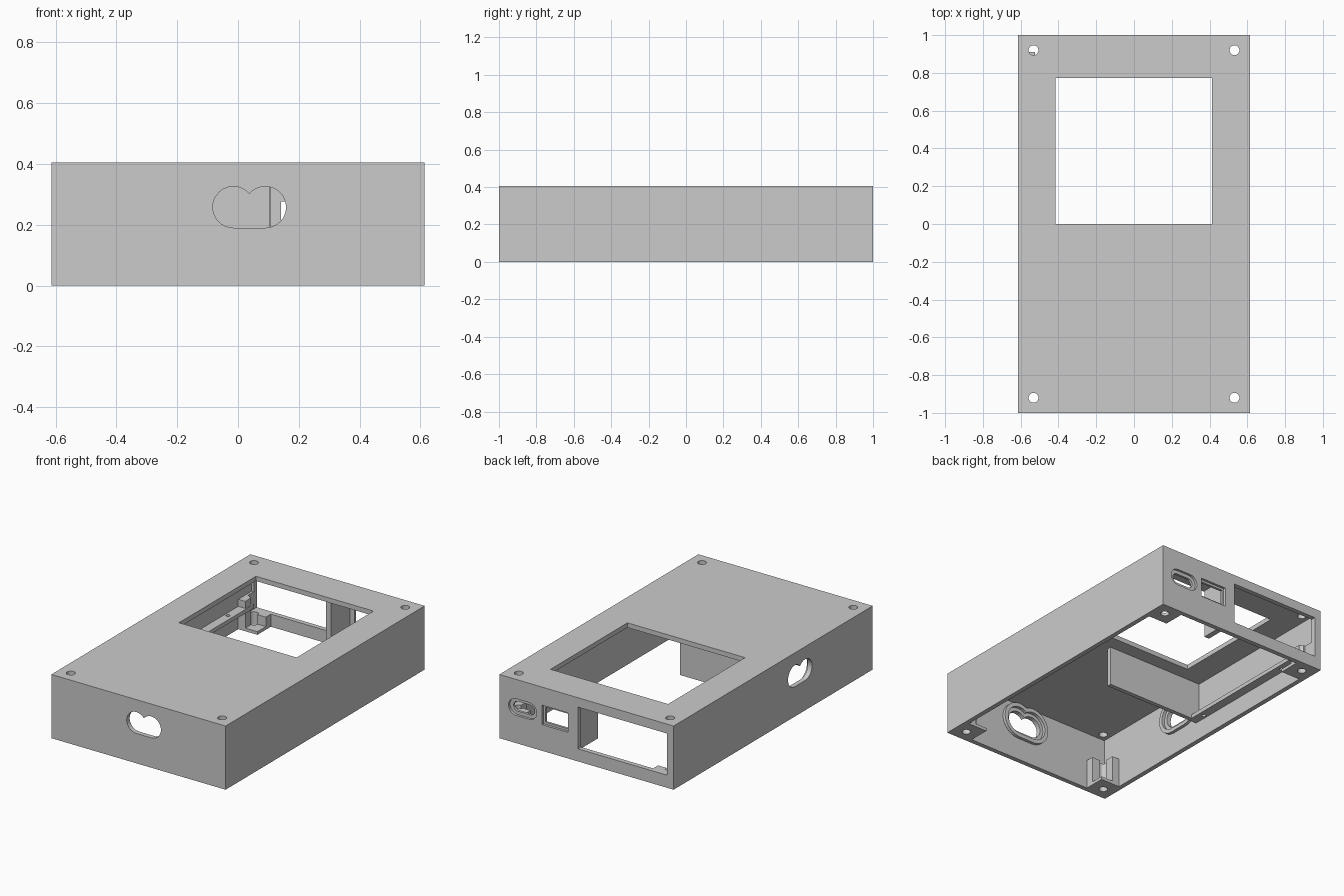
import bpy, bmesh, math
from mathutils import Matrix, Vector

if "Cube" in bpy.data.objects:
    bpy.data.objects.remove(bpy.data.objects["Cube"])

W, L, H, T = 0.613, 1.0, 0.405, 0.03   # half width, half length, height, wall


def prism(name, pts, depth, mat=Matrix()):
    """Extrude a 2D outline by depth along local z, then place it."""
    bm = bmesh.new()
    face = bm.faces.new([bm.verts.new((x, y, 0)) for x, y in pts])
    ext = bmesh.ops.extrude_face_region(bm, geom=[face])
    bmesh.ops.translate(bm, vec=(0, 0, depth),
                        verts=[v for v in ext['geom'] if isinstance(v, bmesh.types.BMVert)])
    bmesh.ops.transform(bm, matrix=mat, verts=bm.verts)
    bmesh.ops.recalc_face_normals(bm, faces=bm.faces)
    me = bpy.data.meshes.new(name)
    bm.to_mesh(me)
    bm.free()
    ob = bpy.data.objects.new(name, me)
    bpy.context.collection.objects.link(ob)
    return ob


def box(name, x0, x1, y0, y1, z0, z1):
    return prism(name, [(x0, y0), (x1, y0), (x1, y1), (x0, y1)], z1 - z0,
                 Matrix.Translation((0, 0, z0)))


def boolean(target, tool, op='DIFFERENCE'):
    mod = target.modifiers.new("bool", 'BOOLEAN')
    mod.operation, mod.solver, mod.object = op, 'EXACT', tool
    bpy.context.view_layer.objects.active = target
    bpy.ops.object.modifier_apply(modifier=mod.name)
    bpy.data.objects.remove(tool)


def arc(cx, cy, r, a0, a1, n=20):
    return [(cx + r * math.cos(math.radians(a0 + (a1 - a0) * i / n)),
             cy + r * math.sin(math.radians(a0 + (a1 - a0) * i / n))) for i in range(n + 1)]


def hole(x, y, r, z0, z1):
    return prism("hole_cutter", arc(x, y, r, 0, 360, 24)[:-1], z1 - z0,
                 Matrix.Translation((0, 0, z0)))


def pill(x0, x1, z0, z1):
    r, c = (z1 - z0) / 2, (z0 + z1) / 2
    return arc(x1 - r, c, r, -90, 90) + arc(x0 + r, c, r, 90, 270)


def two_lobe(r):
    """Two overlapping circles with a flat bottom, centred on the notch."""
    d = 0.0525
    a = math.degrees(math.acos(d / r))
    return arc(d, 0, r, -90, 180 - a) + arc(-d, 0, r, a, 270)[1:]


def upright(x, y, z, turn=0):
    """Local x runs along the wall, local y up, local z out of the wall."""
    return (Matrix.Translation((x, y, z)) @ Matrix.Rotation(math.radians(turn), 4, 'Z')
            @ Matrix.Rotation(math.pi / 2, 4, 'X'))


# Open-bottomed case
case = box("case", -W, W, -L, L, 0, H)
boolean(case, box("cavity", -W + T, W - T, -L + T, L - T, -0.1, H - T))

# Raised rings around the two cable holes, then the holes
for x, y, turn, inward in ((0.0375, -L, 0, (0, 1, 0)), (-W, -0.27, -90, (1, 0, 0))):
    start = Vector((x, y, 0.258)) + Vector(inward) * 0.05
    boolean(case, prism("ring", two_lobe(0.115), 0.035, upright(*start, turn)), 'UNION')
    boolean(case, prism("recess", two_lobe(0.09), 0.04,
                        upright(*(start + Vector(inward) * 0.02), turn)))
    boolean(case, prism("cable_hole", two_lobe(0.068), 0.2,
                        upright(*(start + Vector(inward) * 0.05), turn)))

# Screen window
boolean(case, box("window", -0.415, 0.412, 0, 0.773, 0.3, 0.5))


def port():
    return box("port_cutter", -0.568, 0.059, 0.91, 1.1, 0.08, 0.345)


# Back wall: large port, stepped socket and rounded plug recess
boolean(case, port())
boolean(case, box("socket_recess", 0.129, 0.313, 0.985, 1.1, 0.166, 0.29))
boolean(case, box("socket_hole", 0.142, 0.30, 0.9, 1.1, 0.18, 0.276))
boolean(case, prism("plug_recess", pill(0.35, 0.548, 0.176, 0.282), 0.1, upright(0, 1.085, 0)))
boolean(case, prism("plug_hole", pill(0.375, 0.523, 0.198, 0.26), 0.2, upright(0, 1.1, 0)))

# Corner posts: thin foot plate with an L-shaped upright, drilled through
s, w, e = 0.14, 0.055, 0.005
for sx in (-1, 1):
    for sy in (-1, 1):
        px, py = W - T + e, L - T + e
        ell = [(px, py), (px - s, py), (px - s, py - w), (px - w, py - w),
               (px - w, py - s), (px, py - s)]
        post = prism("corner_post", [(sx * a, sy * b) for a, b in ell], 0.19)
        xs = sorted((sx * px, sx * (px - s)))
        ys = sorted((sy * py, sy * (py - s)))
        boolean(post, box("foot", *xs, *ys, 0, 0.02), 'UNION')
        boolean(post, hole(sx * 0.532, sy * 0.92, 0.026, -0.1, 0.5))
        if sx < 0 < sy:
            boolean(post, port())
        boolean(case, hole(sx * 0.532, sy * 0.92, 0.026, -0.1, 0.5))

# Inner partitions beside the module bay
box("cross_partition", -W + T, 0.105, -0.12, -0.092, 0.12, H - T)
box("short_partition", 0.072, 0.107, 0.78, L - T, 0.06, H - T)

# Ledge along the left wall with screw holes
ledge = box("ledge", -W + T, -0.525, -0.12, 0.91, 0.12, 0.145)
for y in (-0.02, 0.70):
    boolean(ledge, hole(-0.56, y, 0.012, 0, 0.3))
